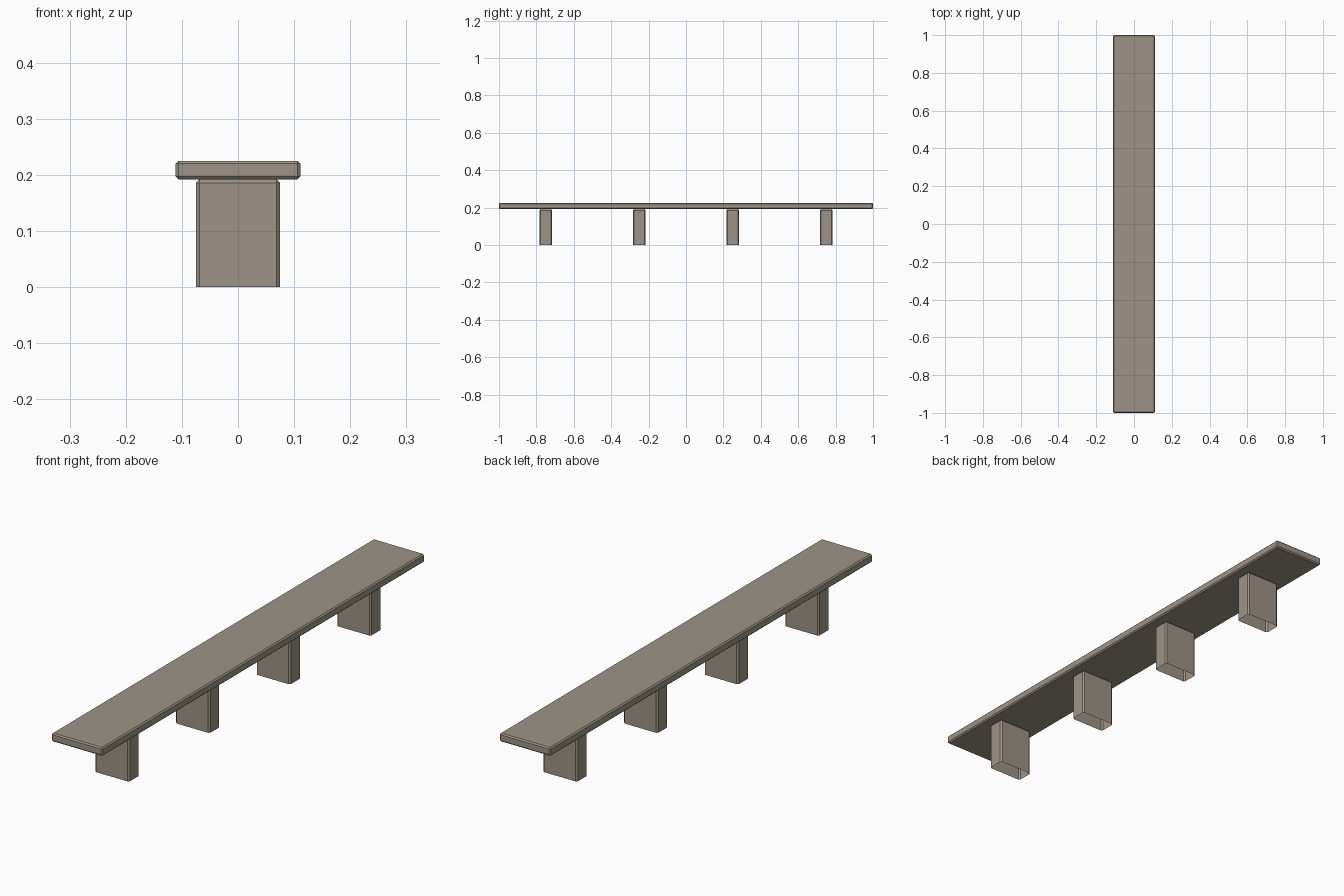
import bpy
import bmesh
from mathutils import Vector

default_cube = bpy.data.objects.get("Cube")
if default_cube:
    bpy.data.objects.remove(default_cube, do_unlink=True)

# Single stone colour
stone = bpy.data.materials.new("warm_grey_stone")
stone.use_nodes = True
colour = (0.34, 0.295, 0.243, 1)
stone.diffuse_color = colour
stone.node_tree.nodes["Principled BSDF"].inputs["Base Color"].default_value = colour


def chamfered_box(name, size, centre, chamfer, open_base=False):
    """Flat-shaded box with chamfered edges, optionally hollow from below."""
    bm = bmesh.new()
    bmesh.ops.create_cube(bm, size=1)
    bmesh.ops.scale(bm, vec=Vector(size), verts=bm.verts)
    edges = bm.edges[:]
    if open_base:
        edges = [e for e in edges if max(v.co.z for v in e.verts) > 0]
    bmesh.ops.bevel(bm, geom=edges, offset=chamfer, segments=1,
                    profile=0.5, affect='EDGES')
    if open_base:
        bm.normal_update()
        base = [f for f in bm.faces if f.normal.z < -0.9]
        bmesh.ops.delete(bm, geom=base, context='FACES')
    mesh = bpy.data.meshes.new(name)
    bm.to_mesh(mesh)
    bm.free()
    mesh.materials.append(stone)
    obj = bpy.data.objects.new(name, mesh)
    obj.location = centre
    bpy.context.collection.objects.link(obj)
    return obj


# Long seat slab
bottom, top = 0.192, 0.225
chamfered_box("seat_slab", (0.222, 2, top - bottom),
              (0, 0, (top + bottom) / 2), 0.005)

# Four evenly spaced block legs, open underneath
for i in range(4):
    chamfered_box(f"leg_{i + 1}", (0.149, 0.066, bottom),
                  (0, -0.75 + 0.5 * i, bottom / 2), 0.006, open_base=True)
